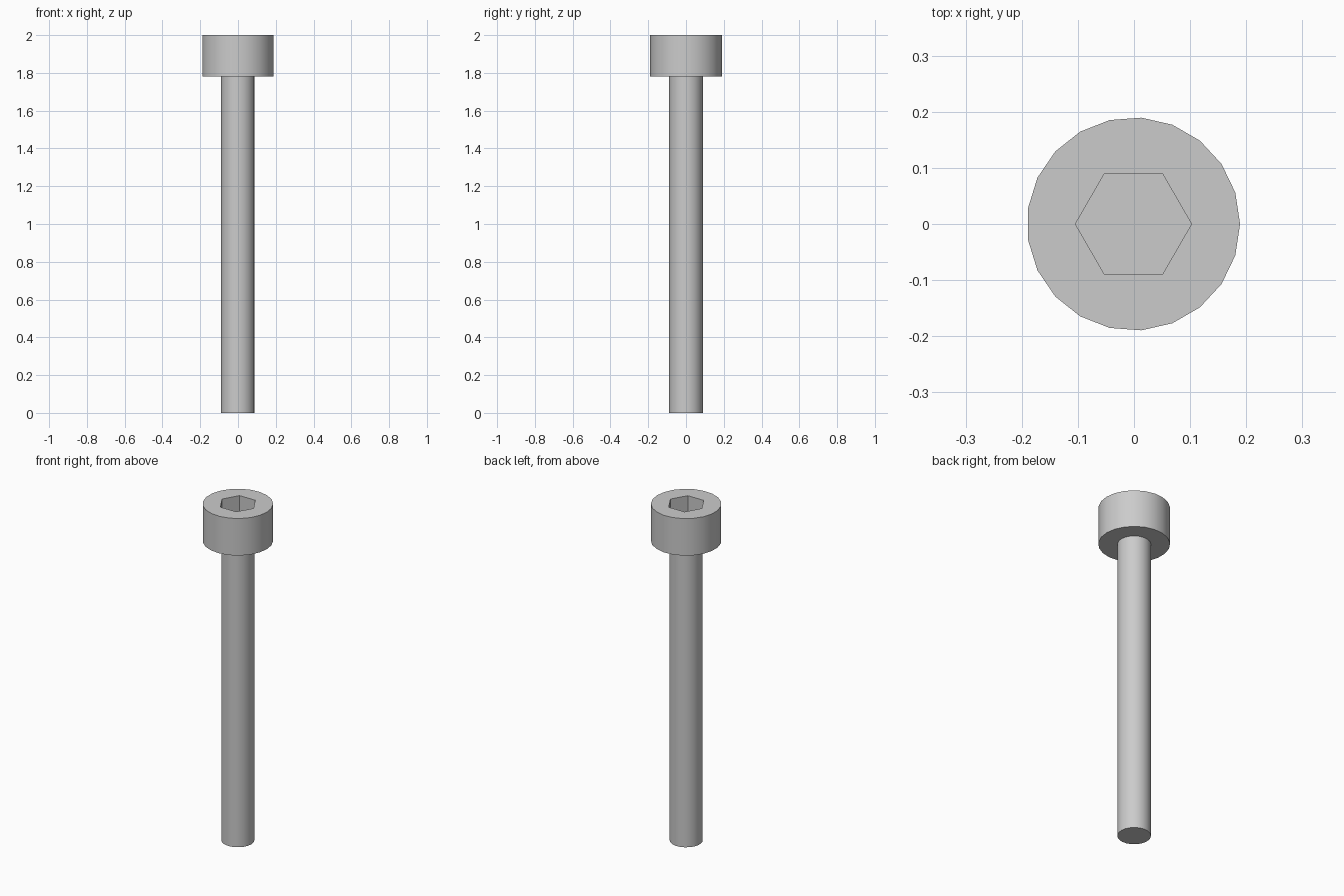
import bpy
import math

cube = bpy.data.objects.get("Cube")
if cube:
    bpy.data.objects.remove(cube, do_unlink=True)

SIDES = 21
CENTRE_X = -0.001
HEAD_BASE, HEAD_TOP = 1.78, 2.0
SOCKET_FLOOR = 1.88

steel = bpy.data.materials.new("grey steel")
steel.use_nodes = True
colour = (0.6, 0.6, 0.6, 1.0)
steel.diffuse_color = colour
steel.node_tree.nodes["Principled BSDF"].inputs["Base Color"].default_value = colour


def prism(name, sides, radius, bottom, top):
    """Upright prism with one corner pointing along +x."""
    bpy.ops.mesh.primitive_cylinder_add(
        vertices=sides, radius=radius, depth=top - bottom,
        location=(CENTRE_X, 0, (bottom + top) / 2),
        rotation=(0, 0, -math.pi / 2))
    obj = bpy.context.object
    obj.name = obj.data.name = name
    obj.data.materials.append(steel)
    return obj


def smooth(obj):
    bpy.ops.object.select_all(action="DESELECT")
    obj.select_set(True)
    bpy.context.view_layer.objects.active = obj
    bpy.ops.object.shade_smooth_by_angle(angle=math.radians(30))


# Plain round shaft
shaft = prism("shaft", SIDES, 0.089, 0, HEAD_BASE)
smooth(shaft)

# Cylindrical head with a hexagonal drive socket cut into its top
head = prism("head", SIDES, 0.19, HEAD_BASE, HEAD_TOP)
cutter = prism("socket_cutter", 6, 0.1035, SOCKET_FLOOR, HEAD_TOP + 0.1)
cutter.hide_render = True
cut = head.modifiers.new("socket", "BOOLEAN")
cut.operation = "DIFFERENCE"
cut.solver = "EXACT"
cut.object = cutter
bpy.context.view_layer.objects.active = head
bpy.ops.object.modifier_apply(modifier=cut.name)
bpy.data.objects.remove(cutter, do_unlink=True)
smooth(head)
